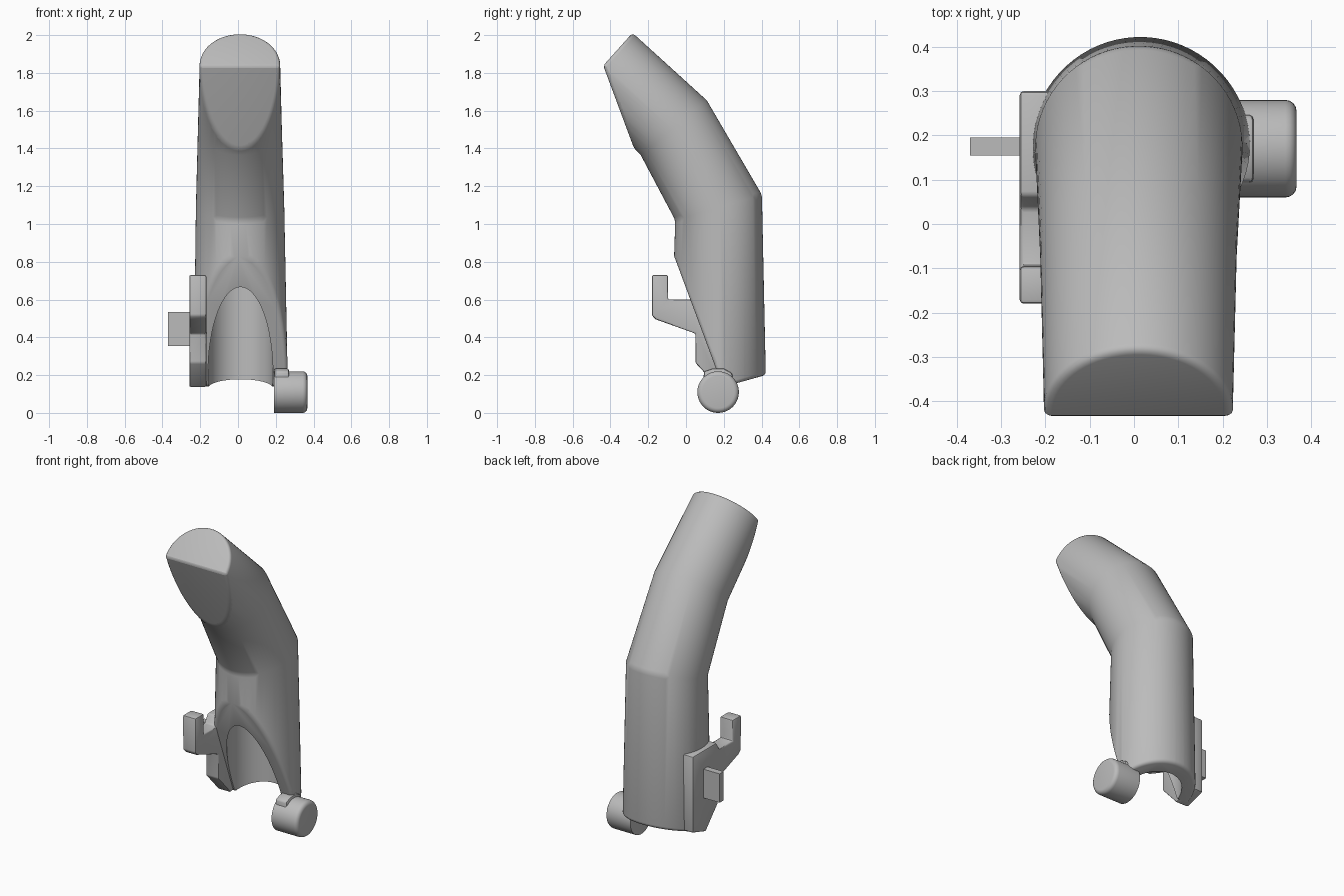
import bpy, bmesh
from math import cos, sin, pi, radians
from mathutils import Vector, Matrix

cube = bpy.data.objects.get("Cube")
if cube:
    bpy.data.objects.remove(cube)

grey = bpy.data.materials.new("plain_grey")
grey.use_nodes = True
colour = (0.5, 0.5, 0.5, 1)
grey.diffuse_color = colour
grey.node_tree.nodes["Principled BSDF"].inputs["Base Color"].default_value = colour


def make(name, bm):
    bmesh.ops.recalc_face_normals(bm, faces=bm.faces[:])
    mesh = bpy.data.meshes.new(name)
    bm.to_mesh(mesh)
    bm.free()
    mesh.materials.append(grey)
    obj = bpy.data.objects.new(name, mesh)
    bpy.context.collection.objects.link(obj)
    return obj


def finish(obj, bevel=0, limit=30, cutter=None, segments=3):
    bpy.ops.object.select_all(action="DESELECT")
    obj.select_set(True)
    bpy.context.view_layer.objects.active = obj
    if bevel:
        mod = obj.modifiers.new("soft_edges", "BEVEL")
        mod.width, mod.segments = bevel, segments
        mod.angle_limit = radians(limit)
        mod.use_clamp_overlap = False
        bpy.ops.object.modifier_apply(modifier=mod.name)
    if cutter:
        mod = obj.modifiers.new("bore", "BOOLEAN")
        mod.operation, mod.solver, mod.object = "DIFFERENCE", "EXACT", cutter
        bpy.ops.object.modifier_apply(modifier=mod.name)
        bpy.data.objects.remove(cutter)
    bpy.ops.object.shade_smooth_by_angle(angle=radians(35))


def slab(name, profile, x0, x1):
    """Extrude a side profile of (y, z) points across x."""
    bm = bmesh.new()
    face = bm.faces.new([bm.verts.new((x0, y, z)) for y, z in profile])
    new = bmesh.ops.extrude_face_region(bm, geom=[face])["geom"]
    bmesh.ops.translate(bm, vec=(x1 - x0, 0, 0),
                        verts=[v for v in new if isinstance(v, bmesh.types.BMVert)])
    return make(name, bm)


def cylinder(name, radius, depth, matrix, sides=64):
    bm = bmesh.new()
    bmesh.ops.create_cone(bm, cap_ends=True, segments=sides, radius1=radius,
                          radius2=radius, depth=depth, matrix=matrix)
    return make(name, bm)


# Bent tube: each ring is (front y, z), (back y, z), x centre, x radius
rings = [((-0.09, 0), (0.427, 0), 0.015, 0.252),
         ((-0.057, 1.02), (0.402, 1.155), 0.011, 0.234),
         ((-0.24, 1.365), (0.11, 1.655), 0.01, 0.222),
         ((-0.571, 1.69), (-0.283, 2.012), 0.01, 0.213)]
SIDES = 72
bm = bmesh.new()
loops = []
for front, back, cx, rx in rings:
    f, b = Vector((cx, *front)), Vector((cx, *back))
    mid, half = (f + b) / 2, (b - f) / 2
    loops.append([bm.verts.new(mid + half * sin(2 * pi * (i + 0.5) / SIDES)
                               + Vector((rx * cos(2 * pi * (i + 0.5) / SIDES), 0, 0)))
                  for i in range(SIDES)])
for low, high in zip(loops, loops[1:]):
    for i in range(SIDES):
        j = (i + 1) % SIDES
        bm.faces.new((low[i], low[j], high[j], high[i]))
bm.faces.new(loops[0])
bm.faces.new(loops[-1])

# Slanted mouth face and the two sloping planes under the base
for a, b in (((-0.275, 1.40), (-0.435, 1.83)),
             ((0.17, 0.13), (-0.08, 0.405)),
             ((0.41, 0.197), (0.17, 0.13))):
    dy, dz = b[0] - a[0], b[1] - a[1]
    bmesh.ops.bisect_plane(bm, geom=bm.verts[:] + bm.edges[:] + bm.faces[:],
                           plane_co=(0, *a), plane_no=(0, -dz, dy), clear_inner=False,
                           clear_outer=False)
    normal = Vector((0, -dz, dy))
    # the waste side is the one away from the tube's middle
    keep = normal.dot(Vector((0, 0.12, 1.0)) - Vector((0, *a)))
    bmesh.ops.bisect_plane(bm, geom=bm.verts[:] + bm.edges[:] + bm.faces[:],
                           plane_co=(0, *a), plane_no=normal,
                           clear_inner=keep > 0, clear_outer=keep <= 0)
    bmesh.ops.holes_fill(bm, edges=[e for e in bm.edges if e.is_boundary], sides=0)
bmesh.ops.remove_doubles(bm, verts=bm.verts[:], dist=0.003)
tube = make("bent_tube", bm)

# Hollow lower end
bore = cylinder("bore_cutter", 0.172, 1.1, Matrix.Translation((0.013, 0.17, 0.4)))
bore.hide_render = True
finish(tube, 0.018, 25, bore)

# Side plate with its forward hook
plate = slab("side_plate_hook",
             [(0.30, 0.175), (0.17, 0.135), (0.05, 0.265), (0.05, 0.42),
              (-0.16, 0.495), (-0.18, 0.515), (-0.18, 0.73), (-0.095, 0.73),
              (-0.095, 0.60), (0.035, 0.60), (0.065, 0.65), (0.30, 0.65)],
             -0.258, -0.168)
finish(plate, 0.009, 30, segments=2)

# Flat tab on the plate
tab = slab("side_tab", [(0.155, 0.355), (0.195, 0.355), (0.195, 0.535), (0.155, 0.535)],
           -0.37, -0.25)
finish(tab)

# Round knob at the base, turned about x with a rounded outer rim
bm = bmesh.new()
outline = [(0.19, 0), (0.19, 0.11)]
outline += [(0.342 + 0.025 * sin(a), 0.085 + 0.025 * cos(a))
            for a in (k * pi / 8 for k in range(5))] + [(0.367, 0)]
path = [bm.verts.new((x, 0, r)) for x, r in outline]
edges = [bm.edges.new(pair) for pair in zip(path, path[1:])]
bmesh.ops.spin(bm, geom=path + edges, cent=(0, 0, 0), axis=(1, 0, 0),
               angle=2 * pi, steps=48, use_duplicate=False)
bmesh.ops.remove_doubles(bm, verts=bm.verts[:], dist=0.0005)
bmesh.ops.translate(bm, verts=bm.verts[:], vec=(0, 0.17, 0.11))
finish(make("base_knob", bm))

# Short neck that blends the knob into the tube
neck = slab("knob_neck", [(0.09, 0.13), (0.25, 0.13), (0.245, 0.21), (0.20, 0.235),
                          (0.14, 0.235), (0.095, 0.22)], 0.192, 0.27)
finish(neck, 0.01, segments=2)
